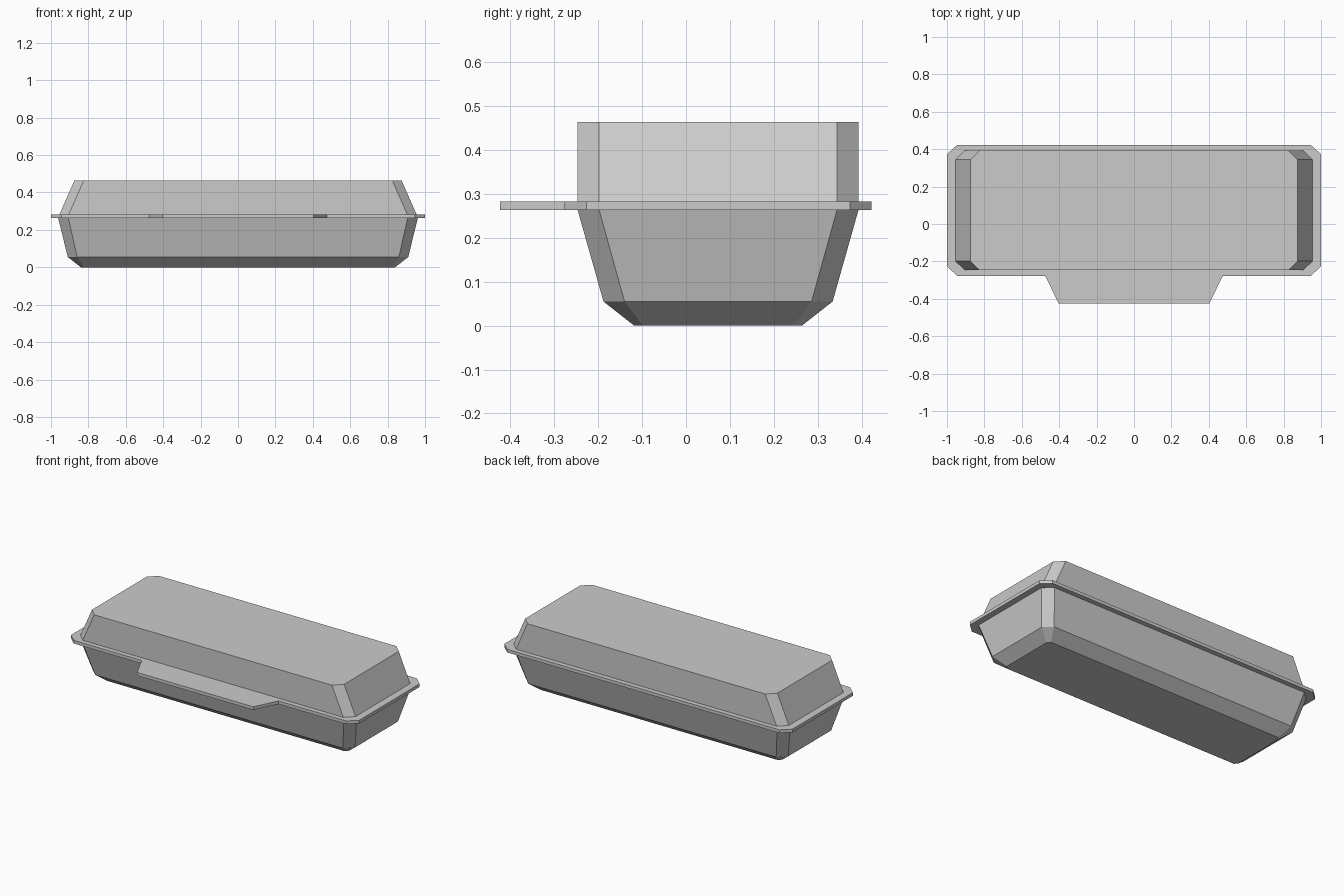
import bpy, bmesh

if "Cube" in bpy.data.objects:
    bpy.data.objects.remove(bpy.data.objects["Cube"])

CY = 0.073  # the box sits back from centre because of the front tab


def ring(hx, hy, cx, cy, z):
    """Rectangle with cut corners, counter-clockwise."""
    return [(hx, CY - hy + cy, z), (hx, CY + hy - cy, z),
            (hx - cx, CY + hy, z), (-hx + cx, CY + hy, z),
            (-hx, CY + hy - cy, z), (-hx, CY - hy + cy, z),
            (-hx + cx, CY - hy, z), (hx - cx, CY - hy, z)]


def loft(name, rings):
    """Skin a stack of rings and cap both ends."""
    bm = bmesh.new()
    loops = [[bm.verts.new(p) for p in r] for r in rings]
    n = len(loops[0])
    for a, b in zip(loops, loops[1:]):
        for i in range(n):
            j = (i + 1) % n
            bm.faces.new((a[i], a[j], b[j], b[i]))
    bm.faces.new(loops[0][::-1])
    bm.faces.new(loops[-1])
    bmesh.ops.recalc_face_normals(bm, faces=bm.faces)
    mesh = bpy.data.meshes.new(name)
    bm.to_mesh(mesh)
    bm.free()
    obj = bpy.data.objects.new(name, mesh)
    bpy.context.collection.objects.link(obj)
    return obj


# Tray: tapered walls with a bevelled foot
loft("tray", [ring(0.84, 0.191, 0.015, 0.02, 0.0),
              ring(0.91, 0.261, 0.05, 0.048, 0.055),
              ring(0.962, 0.32, 0.055, 0.049, 0.264)])

# Lid: sloped ends, upright front and back
loft("lid", [ring(0.955, 0.32, 0.05, 0.049, 0.282),
             ring(0.875, 0.32, 0.05, 0.049, 0.464)])


# Rim with the opening tab on the front edge
def rim_outline(z):
    pts = ring(1.0, 0.35, 0.055, 0.05, z)
    y = pts[-1][1]
    tab = [(-0.475, y, z), (-0.403, -0.424, z),
           (0.403, -0.424, z), (0.475, y, z)]
    return pts[:7] + tab + pts[7:]


loft("rim", [rim_outline(0.263), rim_outline(0.283)])
